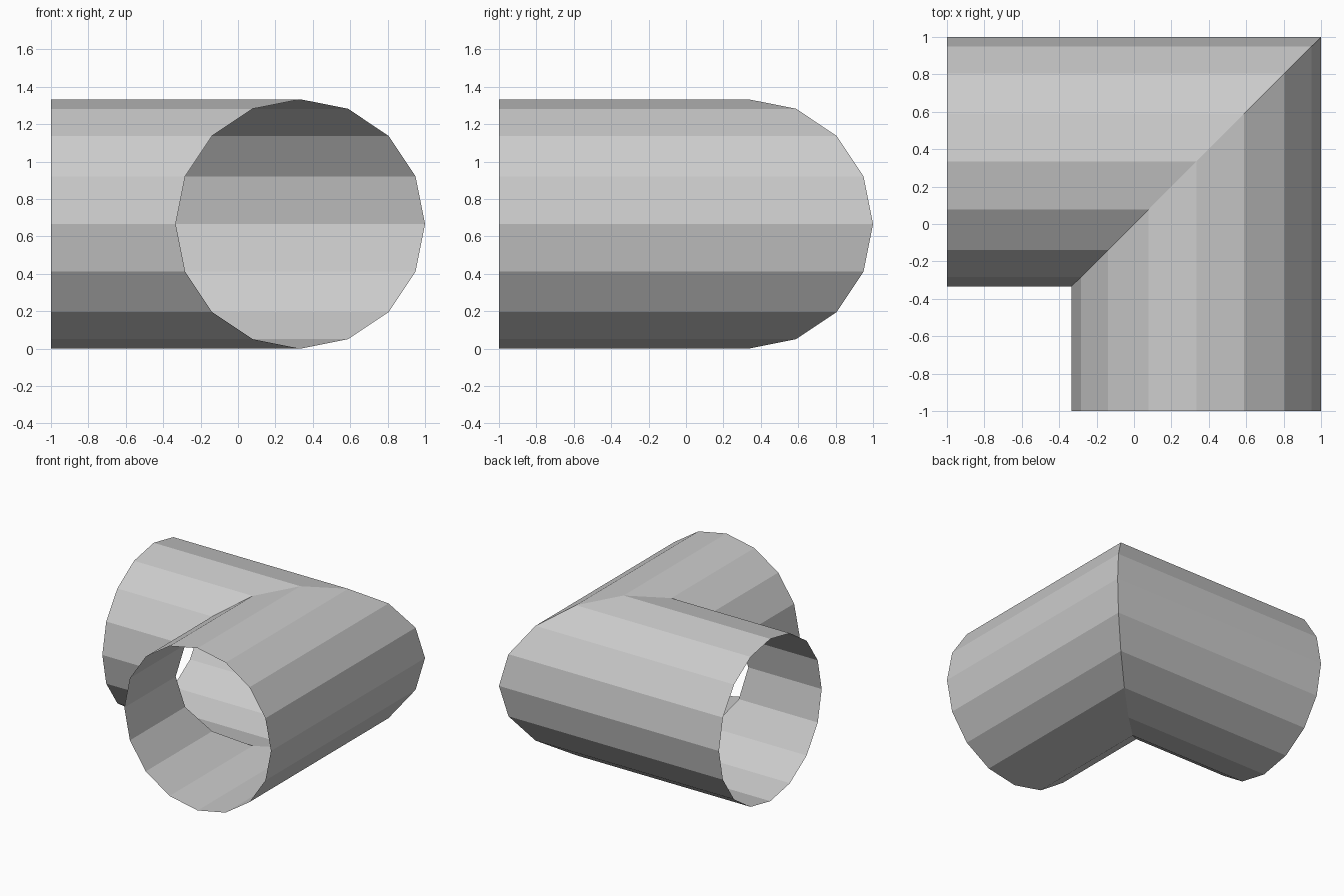
import bpy, bmesh
from math import cos, sin, tau

if "Cube" in bpy.data.objects:
    bpy.data.objects.remove(bpy.data.objects["Cube"])

SIDES, R = 16, 2 / 3
OFF = 1 / 3          # pipe axis offset from the centre
bm = bmesh.new()


def ring(place):
    """Add one 16-sided ring; place maps (sideways, height) to a point."""
    return [bm.verts.new(place(OFF + R * cos(tau * i / SIDES),
                               R + R * sin(tau * i / SIDES)))
            for i in range(SIDES)]


# Open left end, shared 45-degree mitre, open front end
rings = [ring(lambda u, z: (-1, u, z)),
         ring(lambda u, z: (u, u, z)),
         ring(lambda u, z: (u, -1, z))]

# Thin flat-faced walls between neighbouring rings
for a, b in zip(rings, rings[1:]):
    for i in range(SIDES):
        j = (i + 1) % SIDES
        bm.faces.new((a[i], a[j], b[j], b[i]))

# Point the normals away from the pipe axis
bm.normal_update()
top = max(bm.faces, key=lambda f: f.calc_center_median().z)
if top.normal.z < 0:
    bmesh.ops.reverse_faces(bm, faces=bm.faces[:])

mesh = bpy.data.meshes.new("pipe_elbow")
bm.to_mesh(mesh)
bm.free()
bpy.context.collection.objects.link(bpy.data.objects.new("pipe_elbow", mesh))
